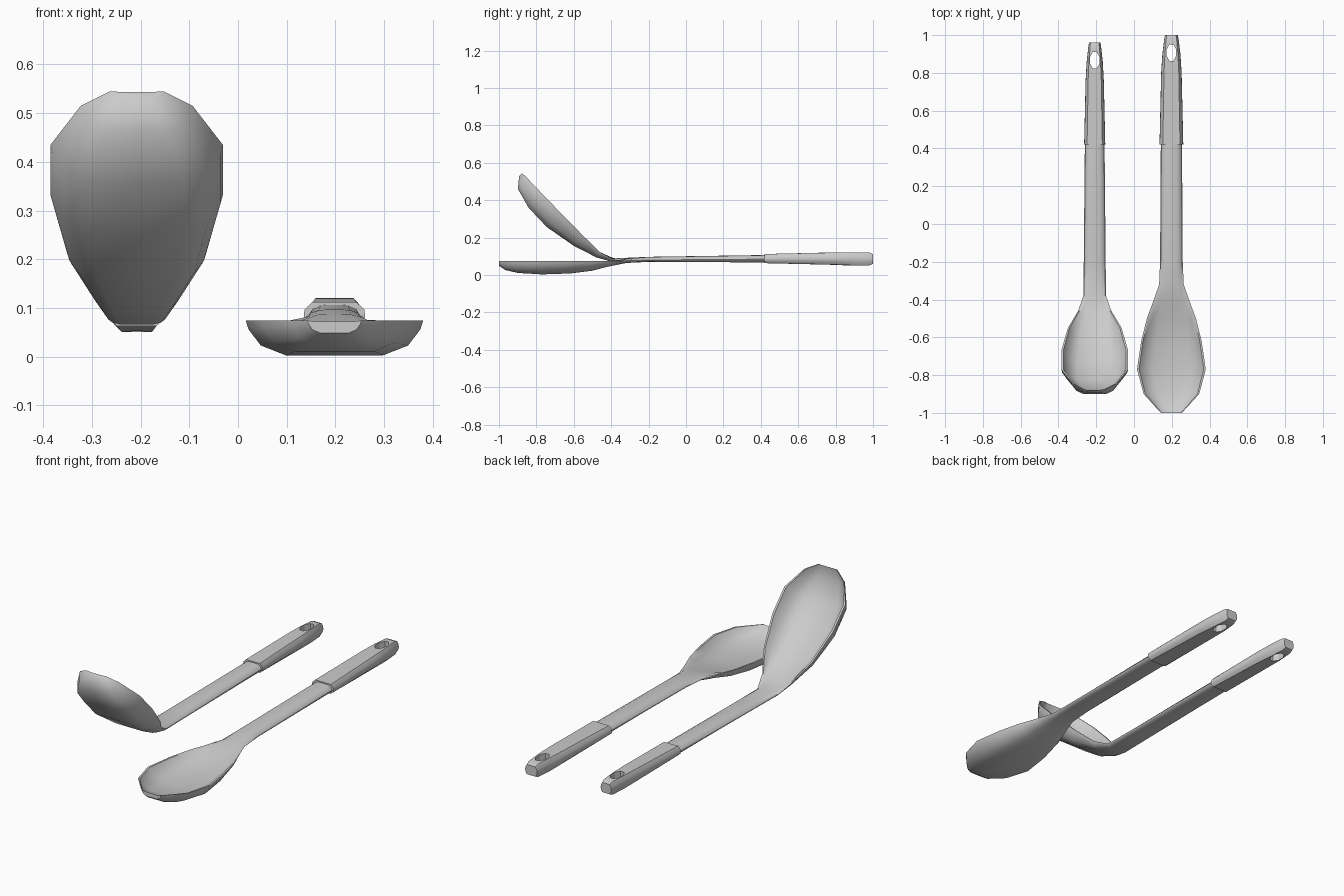
import bpy, bmesh, math
from mathutils import Vector

cube = bpy.data.objects.get("Cube")
if cube:
    bpy.data.objects.remove(cube, do_unlink=True)

grey = bpy.data.materials.new("grey_nylon")
grey.use_nodes = True
grey.diffuse_color = (0.6, 0.6, 0.6, 1)
grey.node_tree.nodes["Principled BSDF"].inputs["Base Color"].default_value = (0.6, 0.6, 0.6, 1)

# Half cross-sections as (width share, depth share), from rim to centre
UNDER = [(1, 0), (.97, .25), (.83, .72), (.55, 1), (0, 1)]
OVER = [(.94, 0), (.8, .6), (.52, .95), (0, 1)]
GRIP = [(1, 0), (.97, .45), (.72, 1), (0, 1)]


def loft(name, x, stations, under, over, angle=40):
    """Skin closed rings; a station is y, z, half width, depth below, height above, tilt."""
    half = [(w, s, 0) for w, s in reversed(under)] + [(w, s, 1) for w, s in over]
    loop = half + [(-w, s, k) for w, s, k in reversed(half[1:-1])]
    bm = bmesh.new()
    rings = []
    for y, z, hw, low, high, tilt in stations:
        a = math.radians(tilt)
        up = Vector((0, math.sin(a), math.cos(a)))
        rings.append([bm.verts.new(Vector((x + w * hw, y, z)) + up * s * (high if k else -low))
                      for w, s, k in loop])
    n = len(loop)
    for a, b in zip(rings, rings[1:]):
        for i in range(n):
            bm.faces.new((a[i], a[(i + 1) % n], b[(i + 1) % n], b[i]))
    bm.faces.new(rings[0])
    bm.faces.new(rings[-1])
    bmesh.ops.recalc_face_normals(bm, faces=bm.faces)
    mesh = bpy.data.meshes.new(name)
    bm.to_mesh(mesh)
    bm.free()
    obj = bpy.data.objects.new(name, mesh)
    bpy.context.collection.objects.link(obj)
    mesh.materials.append(grey)
    bpy.ops.object.select_all(action='DESELECT')
    obj.select_set(True)
    bpy.context.view_layer.objects.active = obj
    bpy.ops.object.shade_smooth_by_angle(angle=math.radians(angle))
    return obj


def grip(name, x, end, hw):
    """Thick handle end with a hanging hole."""
    obj = loft(name, x, [
        (.42, .085, hw, .022, .027, 0),
        (end - .2, .085, hw * .86, .03, .035, 0),
        (end - .1, .085, hw * .76, .034, .036, 0),
        (end - .02, .085, hw * .6, .034, .035, 0),
        (end, .085, hw * .54, .025, .026, 0)], GRIP, GRIP[1:])
    bpy.ops.mesh.primitive_cylinder_add(vertices=8, radius=1, depth=.3,
                                        location=(x, end - .093, .085),
                                        rotation=(0, 0, math.pi / 8))
    cutter = bpy.context.object
    cutter.name = name + "_hole_cutter"
    bpy.ops.object.transform_apply(location=False, rotation=True, scale=False)
    cutter.scale = (.027, .047, 1)
    cutter.hide_render = True
    cutter.hide_set(True)
    cutter.display_type = 'WIRE'
    hole = obj.modifiers.new("hanging_hole", 'BOOLEAN')
    hole.operation = 'DIFFERENCE'
    hole.solver = 'EXACT'
    hole.object = cutter


# Spoon: shaft flowing into a long shallow bowl
loft("spoon_bowl_and_shaft", .198, [
    (.45, .085, .056, .018, .022, 0),
    (-.2, .08, .06, .01, .017, 0),
    (-.32, .076, .065, .012, .011, 0),
    (-.42, .074, .1, .03, -.006, 0),
    (-.5, .074, .13, .051, -.03, 0),
    (-.62, .074, .16, .066, -.047, 0),
    (-.77, .074, .182, .071, -.054, 0),
    (-.9, .074, .147, .063, -.046, 0),
    (-.965, .074, .088, .048, -.026, 0),
    (-1, .074, .055, .025, -.002, 0)], UNDER, OVER)
grip("spoon_grip", .198, 1, .063)

# Ladle: shaft bending up into a deep slanted bowl
loft("ladle_bowl_and_shaft", -.208, [
    (.45, .085, .052, .018, .022, 0),
    (-.2, .08, .058, .01, .017, 0),
    (-.38, .08, .06, .014, .009, 8),
    (-.46, .122, .088, .034, -.012, 35),
    (-.55, .21, .142, .074, -.055, 44),
    (-.67, .332, .177, .106, -.088, 44),
    (-.77, .435, .177, .104, -.086, 44),
    (-.846, .515, .115, .076, -.056, 44),
    (-.877, .545, .055, .022, -.002, 44)], UNDER, OVER)
grip("ladle_grip", -.208, .96, .056)
